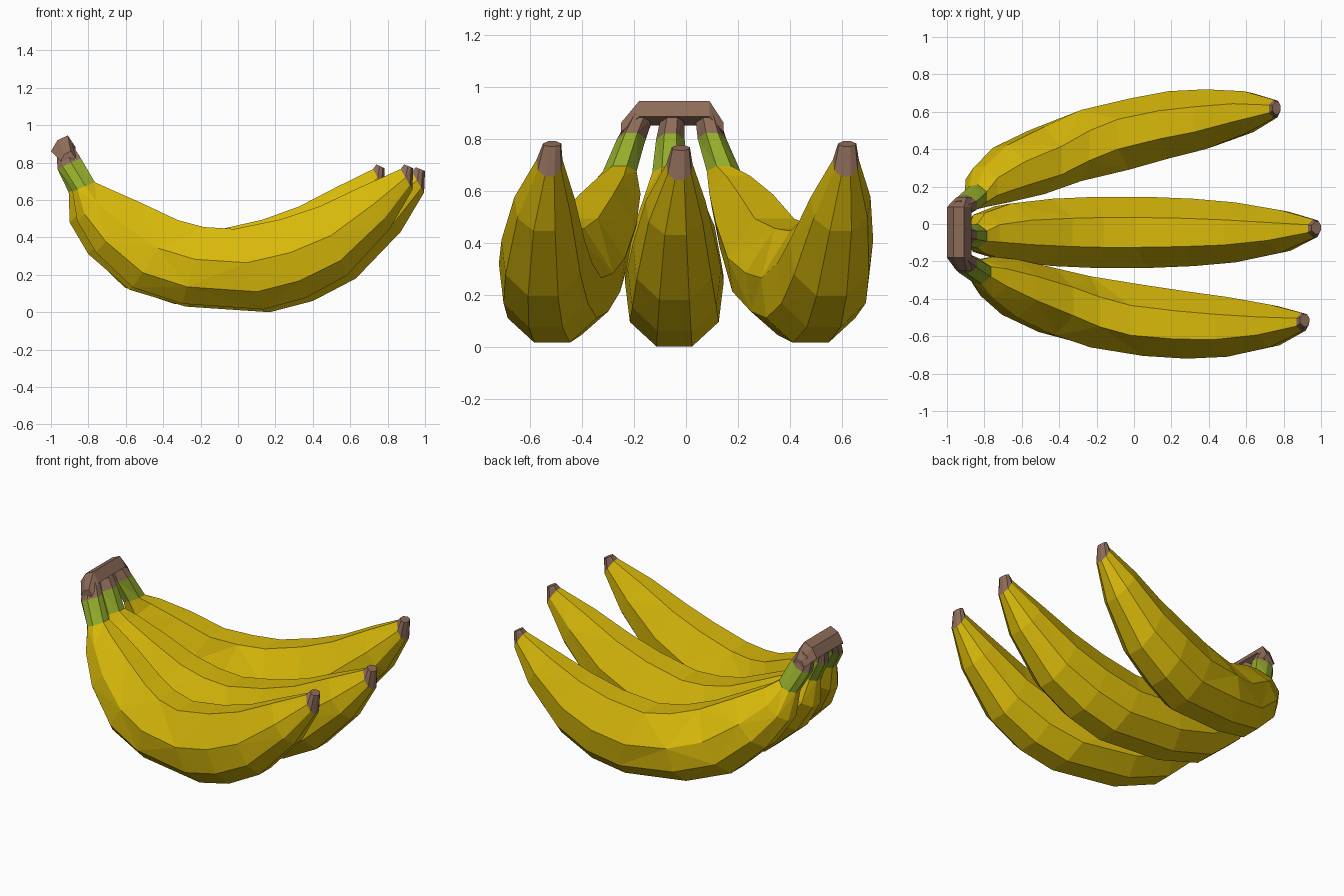
import bpy, bmesh

if "Cube" in bpy.data.objects:
    bpy.data.objects.remove(bpy.data.objects["Cube"])


def material(name, rgb):
    m = bpy.data.materials.new(name)
    m.diffuse_color = (*rgb, 1)
    m.use_nodes = True
    m.node_tree.nodes["Principled BSDF"].inputs["Base Color"].default_value = m.diffuse_color
    return m


MATS = [material("banana yellow", (0.68, 0.48, 0.003)),
        material("unripe green", (0.30, 0.42, 0.025)),
        material("stem brown", (0.27, 0.15, 0.10))]


def loft(name, rings, ring_mats):
    """Skin closed rings of points, one material index per band."""
    bm = bmesh.new()
    rows = [[bm.verts.new(p) for p in ring] for ring in rings]
    n = len(rows[0])
    for i, (a, b) in enumerate(zip(rows, rows[1:])):
        for j in range(n):
            k = (j + 1) % n
            # alternate diagonals give the irregular faceted skin
            if (i + j) % 2:
                tris = ((a[j], a[k], b[k]), (a[j], b[k], b[j]))
            else:
                tris = ((a[j], a[k], b[j]), (a[k], b[k], b[j]))
            for t in tris:
                bm.faces.new(t).material_index = ring_mats[i]
    bm.faces.new(rows[0]).material_index = ring_mats[0]
    bm.faces.new(rows[-1]).material_index = ring_mats[-1]
    bmesh.ops.recalc_face_normals(bm, faces=bm.faces[:])
    me = bpy.data.meshes.new(name)
    bm.to_mesh(me)
    bm.free()
    for m in MATS:
        me.materials.append(m)
    ob = bpy.data.objects.new(name, me)
    bpy.context.collection.objects.link(ob)
    return ob


# Side profile: outer x, outer z, inner x, inner z, half width
PROFILE = [(-0.97, 0.86, -0.895, 0.91, 0.045), (-0.965, 0.765, -0.84, 0.82, 0.055),
           (-0.905, 0.64, -0.785, 0.69, 0.065), (-0.90, 0.48, -0.72, 0.65, 0.11),
           (-0.80, 0.31, -0.55, 0.575, 0.155), (-0.58, 0.12, -0.33, 0.48, 0.18),
           (-0.28, 0.03, -0.16, 0.44, 0.19), (0.17, 0.00, 0.01, 0.43, 0.19),
           (0.40, 0.06, 0.26, 0.48, 0.18), (0.63, 0.18, 0.48, 0.55, 0.16),
           (0.87, 0.43, 0.71, 0.655, 0.115), (0.995, 0.64, 0.93, 0.75, 0.05),
           (1.0, 0.755, 0.95, 0.775, 0.035)]
BANDS = [2, 1] + [0] * 9 + [2]

# Cross-section: side offset, height from outer to inner edge
SECTION = [(-0.36, 0), (0.36, 0), (0.9, 0.22), (1.0, 0.58),
           (0.42, 1), (-0.42, 1), (-1.0, 0.58), (-0.9, 0.22)]


def banana(name, ys, stretch, lift, shift=0):
    """shift nudges the shoulder behind the stem along x."""
    rings = []
    for i, ((ox, oz, ix, iz, w), y) in enumerate(zip(PROFILE, ys)):
        ring = []
        for s, h in SECTION:
            x = ox + (ix - ox) * h
            if x > -0.8:
                x = -0.8 + (x + 0.8) * stretch
            x += shift * {2: 0.5, 3: 1, 4: 1, 5: 0.6}.get(i, 0)
            ring.append((x, y + s * w, oz + (iz - oz) * h + lift * min(1, i / 6)))
        rings.append(ring)
    return loft(name, rings, BANDS)


# Three bananas fanning out from the crown
banana("front_banana", (-0.17, -0.21, -0.255, -0.285, -0.345, -0.415, -0.47,
                        -0.515, -0.54, -0.55, -0.545, -0.525, -0.515), 0.965, 0.015, 0.04)
banana("middle_banana", (-0.05, -0.06, -0.065, -0.05, -0.045, -0.045, -0.045,
                         -0.045, -0.045, -0.045, -0.04, -0.025, -0.02), 1.0, 0.0)
banana("back_banana", (0.08, 0.10, 0.145, 0.20, 0.27, 0.34, 0.42,
                       0.48, 0.53, 0.56, 0.595, 0.615, 0.62), 0.88, 0.015)

# Woody crown joining the three stems, drooping at both ends
CROWN = [(-1.0, 0.86), (-0.965, 0.92), (-0.91, 0.945), (-0.87, 0.885), (-0.94, 0.85)]
CENTRE = (-0.93, 0.885)


def crown_ring(y, scale, drop):
    return [(CENTRE[0] + (x - CENTRE[0]) * scale + drop * 0.4, y,
             CENTRE[1] + (z - CENTRE[1]) * scale - drop) for x, z in CROWN]


loft("stem_crown", [crown_ring(-0.25, 0.6, 0.06), crown_ring(-0.18, 1, 0),
                    crown_ring(0.09, 1, 0), crown_ring(0.145, 0.6, 0.06)], [2, 2, 2])
